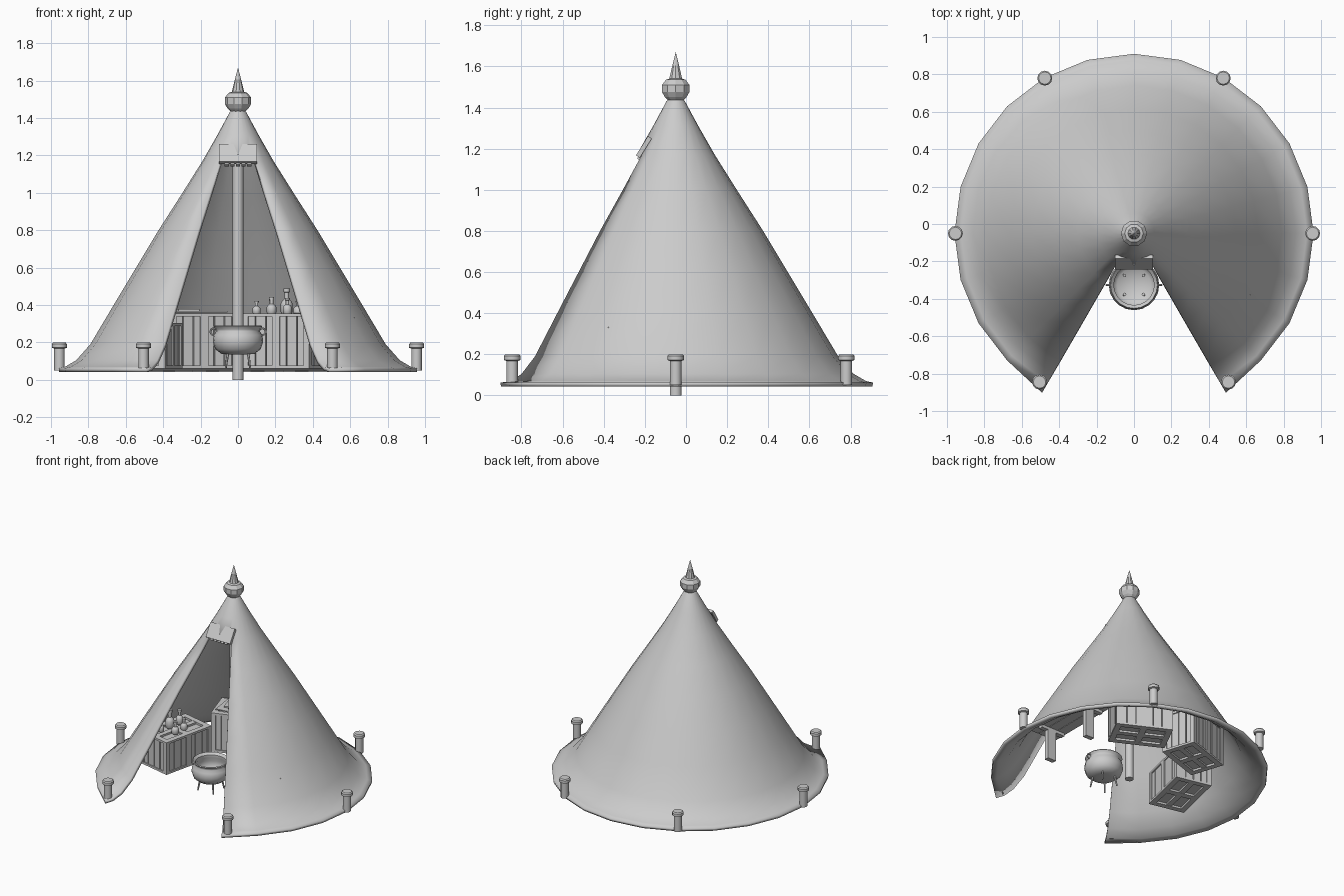
import bpy, bmesh, math
from mathutils import Matrix, Vector

if "Cube" in bpy.data.objects:
    bpy.data.objects.remove(bpy.data.objects["Cube"])

CY = -0.05          # y of the tent axis
FLOOR = 0.06


def finish(name, bm, smooth=None):
    bmesh.ops.recalc_face_normals(bm, faces=bm.faces)
    me = bpy.data.meshes.new(name)
    bm.to_mesh(me)
    bm.free()
    ob = bpy.data.objects.new(name, me)
    bpy.context.collection.objects.link(ob)
    if smooth:
        bpy.ops.object.select_all(action='DESELECT')
        ob.select_set(True)
        bpy.context.view_layer.objects.active = ob
        bpy.ops.object.shade_smooth_by_angle(angle=math.radians(smooth))
    return ob


def add_box(bm, c, s, m=Matrix()):
    mat = m @ Matrix.Translation(c) @ Matrix.Diagonal((*s, 1))
    bmesh.ops.create_cube(bm, size=1, matrix=mat)


def lathe(name, profile, loc, n=12, smooth=None):
    """Spin (radius, z) points about a vertical axis and cap the ends."""
    bm = bmesh.new()
    rings = []
    for r, z in profile:
        rings.append([bm.verts.new((loc[0] + r * math.cos(2 * math.pi * i / n),
                                    loc[1] + r * math.sin(2 * math.pi * i / n),
                                    loc[2] + z)) for i in range(n)])
    for a, b in zip(rings, rings[1:]):
        for i in range(n):
            j = (i + 1) % n
            bm.faces.new((a[i], a[j], b[j], b[i]))
    bm.faces.new(rings[0])
    bm.faces.new(rings[-1])
    bmesh.ops.remove_doubles(bm, verts=bm.verts, dist=0.0005)
    return finish(name, bm, smooth)


# Tent cloth: 24-sided flared cone, four segments left open below the fifth ring from the top
rows = [(0.96, 0.062), (0.925, 0.07), (0.865, 0.105), (0.79, 0.19), (0.665, 0.4),
        (0.545, 0.6), (0.425, 0.8), (0.3, 0.995), (0.19, 1.17), (0.11, 1.31), (0.045, 1.43), (0.03, 1.45)]
bm = bmesh.new()
grid = []
for k, (r, z) in enumerate(rows):
    ring = []
    for i in range(24):
        a = math.radians(-60 + 15 * i)
        rr = r * 1.025 if i in (0, 20) and k == 0 else r
        ring.append(bm.verts.new((rr * math.cos(a), CY + rr * math.sin(a), z)))
    grid.append(ring)
for k in range(len(rows) - 1):
    for i in range(24 if rows[k][1] >= 1.17 else 20):
        j = (i + 1) % 24
        bm.faces.new((grid[k][i], grid[k][j], grid[k + 1][j], grid[k + 1][i]))
bmesh.ops.delete(bm, geom=[v for v in bm.verts if not v.link_faces], context='VERTS')
tent = finish("tent_cloth", bm, 50)
mod = tent.modifiers.new("thickness", 'SOLIDIFY')
mod.thickness = 0.02
# make sure the thickness grows inward
mod.offset = -1

# Pole and finial
lathe("centre_pole", [(0.03, 0), (0.03, 1.44)], (0, CY, 0), 10, 40)
lathe("finial", [(0.035, 1.43), (0.055, 1.45), (0.07, 1.475), (0.07, 1.51), (0.05, 1.535),
                 (0.033, 1.54), (0.017, 1.605), (0.0, 1.67)], (0, CY, 0), 10)

# Board over the entrance, leaning with the cloth
bm = bmesh.new()
tilt = Matrix.Translation((0, -0.205, 1.208)) @ Matrix.Rotation(math.radians(-32), 4, 'X')
add_box(bm, (0, 0, 0), (0.205, 0.022, 0.11), tilt)
for x in (-0.06, -0.03, 0, 0.03, 0.06):
    add_box(bm, (x, 0.012, -0.02), (0.022, 0.02, 0.09), tilt)
finish("entrance_board", bm)

# Tent pegs
for k, (x, y) in enumerate([(0.955, -0.05), (0.477, 0.78), (0.505, -0.845)]):
    for s in (-1, 1):
        lathe(f"peg_{k}_{s}", [(0.028, 0.05), (0.028, 0.168), (0.04, 0.172), (0.04, 0.192), (0.033, 0.2)],
              (s * x, y, 0), 12, 40)

# Cauldron with open bowl, splayed legs and ring handles
POT = (0, -0.326, 0)
lathe("cauldron", [(0.05, 0.135), (0.09, 0.14), (0.122, 0.165), (0.135, 0.205), (0.13, 0.24), (0.117, 0.26),
                   (0.118, 0.27), (0.13, 0.285), (0.125, 0.291), (0.108, 0.275), (0.108, 0.255), (0.12, 0.225),
                   (0.115, 0.18), (0.09, 0.155), (0.0, 0.15)], POT, 20, 45)
bm = bmesh.new()
for sx in (-1, 1):
    for sy in (-1, 1):
        a, b = Vector((sx * 0.05, sy * 0.05, 0.17)), Vector((sx * 0.065, sy * 0.065, 0.065))
        rot = (b - a).to_track_quat('Z', 'Y').to_matrix().to_4x4()
        bmesh.ops.create_cone(bm, cap_ends=True, segments=6, radius1=0.009, radius2=0.005, depth=(b - a).length,
                              matrix=Matrix.Translation((a + b) / 2 + Vector(POT)) @ rot)
finish("cauldron_legs", bm)
for s in (-1, 1):
    bpy.ops.mesh.primitive_torus_add(major_segments=12, minor_segments=6, major_radius=0.018, minor_radius=0.005,
                                     location=(s * 0.13, POT[1], 0.258), rotation=(math.pi / 2, 0, 0))
    bpy.context.object.name = f"cauldron_handle_{s}"


# Planked crates
def crate(name, x, y, yaw, L, W, H):
    m = Matrix.Translation((x, y, FLOOR)) @ Matrix.Rotation(math.radians(yaw), 4, 'Z')
    bm = bmesh.new()
    add_box(bm, (0, 0, H / 2), (L - 0.04, W - 0.04, H - 0.03), m)
    for s in (-1, 1):
        for i in range(6):                                   # side planks
            p = (L - 0.03) / 6
            add_box(bm, (-(L - 0.03) / 2 + p * (i + 0.5), s * (W / 2 - 0.016), H / 2), (p - 0.006, 0.016, H - 0.012), m)
        for i in range(4):                                   # end planks
            p = (W - 0.03) / 4
            add_box(bm, (s * (L / 2 - 0.016), -(W - 0.03) / 2 + p * (i + 0.5), H / 2), (0.016, p - 0.006, H - 0.012), m)
        for t in (-1, 1):                                    # corner posts
            add_box(bm, (s * (L / 2 - 0.017), t * (W / 2 - 0.017), H / 2), (0.034, 0.034, H), m)
        add_box(bm, (0, s * (W / 2 - 0.006), H * 0.5), (0.045, 0.012, H), m)
        for z in (0.008, H - 0.008):                         # top and bottom frames
            add_box(bm, (0, s * (W / 2 - 0.02), z), (L - 0.01, 0.04, 0.016), m)
            add_box(bm, (s * (L / 2 - 0.02), 0, z), (0.04, W - 0.01, 0.016), m)
    for z in (0.008, H - 0.008):                             # cross straps
        add_box(bm, (0, 0, z), (L - 0.02, 0.04, 0.014), m)
        add_box(bm, (0, 0, z), (0.045, W - 0.02, 0.015), m)
    return finish(name, bm), m


_, m_right = crate("crate_right", 0.26, 0.38, -27, 0.40, 0.26, 0.295)
_, m_back = crate("crate_back", -0.22, 0.37, 18, 0.38, 0.26, 0.295)
_, m_left = crate("crate_left", -0.475, -0.07, 77, 0.42, 0.27, 0.245)

# Cloth sheet on the back crate
bm = bmesh.new()
add_box(bm, (0.0, -0.02, 0.305), (0.30, 0.19, 0.008), m_back @ Matrix.Rotation(math.radians(-10), 4, 'Z'))
add_box(bm, (-0.06, 0.0, 0.313), (0.12, 0.10, 0.01), m_back)
finish("sheet", bm)

# Bottles on the right and left crates
SHAPE = [(0.8, 0), (1, 0.08), (1, 0.4), (0.75, 0.52), (0.38, 0.6), (0.38, 0.85), (0.55, 0.86), (0.55, 1.0)]


def bottle(name, m, x, y, z, r, h):
    lathe(name, [(r * a, h * b) for a, b in SHAPE], m @ Vector((x, y, z)), 10, 40)


spots = [(-0.15, -0.06, 0.022, 0.07), (-0.11, 0.03, 0.02, 0.085), (-0.06, -0.06, 0.026, 0.09),
         (-0.02, 0.04, 0.032, 0.135), (0.03, -0.05, 0.024, 0.085), (0.07, 0.04, 0.026, 0.11),
         (0.10, -0.06, 0.026, 0.07)]
for k, (x, y, r, h) in enumerate(spots):
    bottle(f"bottle_right_{k}", m_right, x, y, 0.293, r, h)
for k, (x, y, r, h) in enumerate(spots[1:6]):
    bottle(f"bottle_left_{k}", m_left, x, y, 0.243, r, h)

# Side table against the right wall
bm = bmesh.new()
for i in range(3):
    add_box(bm, (0.43 + 0.078 * i, -0.075, 0.32), (0.075, 0.61, 0.025))
for y in (-0.28, 0.13):
    add_box(bm, (0.52, y, 0.185), (0.07, 0.035, 0.25))
    add_box(bm, (0.508, y, 0.298), (0.2, 0.035, 0.025))
finish("side_table", bm)
